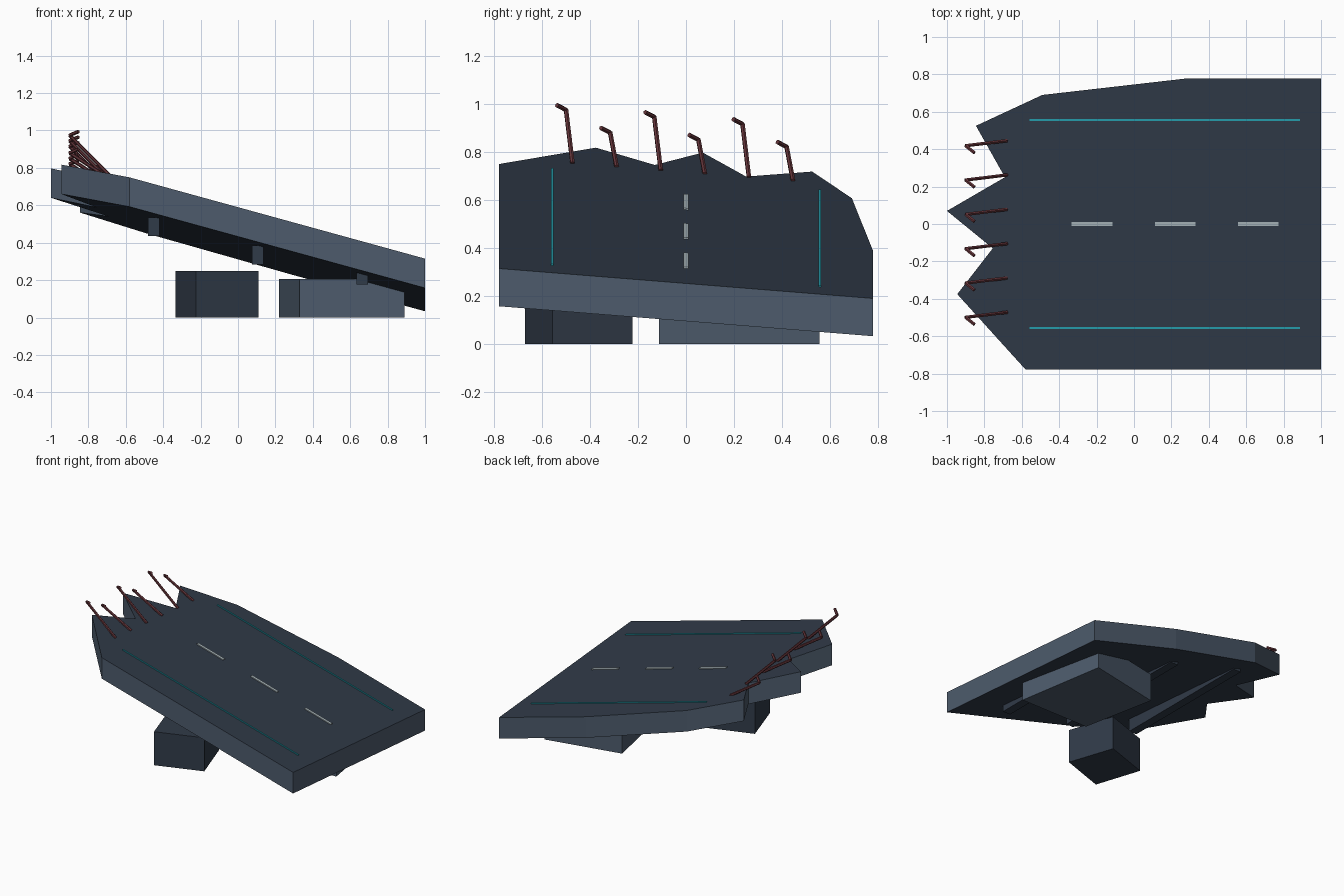
import bpy, bmesh
from mathutils import Vector

if "Cube" in bpy.data.objects:
    bpy.data.objects.remove(bpy.data.objects["Cube"])


def mat(name, rgb):
    m = bpy.data.materials.new(name)
    m.diffuse_color = (*rgb, 1)
    m.use_nodes = True
    m.node_tree.nodes["Principled BSDF"].inputs["Base Color"].default_value = m.diffuse_color
    return m


ASPHALT = mat("dark_asphalt", (0.03, 0.043, 0.065))
CONCRETE = mat("concrete", (0.075, 0.105, 0.15))
RUST = mat("rusty_steel", (0.13, 0.035, 0.042))
CYAN = mat("cyan_paint", (0.02, 0.36, 0.44))
WHITE = mat("white_paint", (0.40, 0.47, 0.50))


def plane_z(x, y, offset=0.0):
    """Height of the tilted road surface."""
    return 0.5276 - 0.275 * x - 0.08 * y + offset


def finish(bm, name, mats):
    bmesh.ops.recalc_face_normals(bm, faces=bm.faces)
    me = bpy.data.meshes.new(name)
    bm.to_mesh(me)
    bm.free()
    for m in mats:
        me.materials.append(m)
    ob = bpy.data.objects.new(name, me)
    bpy.context.collection.objects.link(ob)
    return ob


def prism(name, outline, low, high, mats):
    """Vertical-walled prism; low and high are height functions of x, y."""
    bm = bmesh.new()
    bot = [bm.verts.new((x, y, low(x, y))) for x, y in outline]
    top = [bm.verts.new((x, y, high(x, y))) for x, y in outline]
    bm.faces.new(top)
    bm.faces.new(bot[::-1])
    n = len(outline)
    for i in range(n):
        j = (i + 1) % n
        f = bm.faces.new((bot[i], bot[j], top[j], top[i]))
        f.material_index = len(mats) - 1
    return finish(bm, name, mats)


def rect(x0, x1, y0, y1):
    return [(x0, y0), (x1, y0), (x1, y1), (x0, y1)]


# Broken road slab, dark faces with lighter cut sides
slab = [(1, 0.778), (0.28, 0.778), (-0.49, 0.69), (-0.845, 0.525), (-0.69, 0.25),
        (-1, 0.07), (-0.755, -0.13), (-0.945, -0.375), (-0.58, -0.778), (1, -0.778)]
prism("road_slab", slab, lambda x, y: plane_z(x, y, -0.157), plane_z, [ASPHALT, CONCRETE])

# Cross ribs under the slab
for i, (x, z0) in enumerate([(-0.45, 0.435), (0.105, 0.284), (0.665, 0.176)]):
    prism(f"under_rib_{i + 1}", rect(x - 0.031, x + 0.031, -0.55, 0.55),
          lambda x, y, z=z0: z, lambda x, y, z=z0: z + 0.1, [ASPHALT])

# Rubble blocks the slab rests on
prism("rubble_block_dark", [(-0.225, -0.67), (0.11, -0.555), (-0.002, -0.222), (-0.335, -0.335)],
      lambda x, y: 0, lambda x, y: 0.25, [ASPHALT])
prism("rubble_block_light", [(0.33, -0.112), (0.89, -0.112), (0.78, 0.555), (0.22, 0.44)],
      lambda x, y: 0, lambda x, y: 0.205, [CONCRETE])


# Painted edge lines and centre dashes
def paint(name, x0, x1, y, w, m):
    prism(name, rect(x0, x1, y - w / 2, y + w / 2),
          lambda x, y: plane_z(x, y, -0.004), lambda x, y: plane_z(x, y, 0.006), [m])


for side, y in (("front", -0.556), ("back", 0.556)):
    paint(f"edge_line_{side}", -0.56, 0.888, y, 0.011, CYAN)
for i, x in enumerate((-0.333, 0.111, 0.555)):
    paint(f"centre_dash_{i + 1}", x, x + 0.217, 0, 0.022, WHITE)


# Bent reinforcing bars at the broken end
def bar(name, pts, r):
    bm = bmesh.new()
    for a, b in zip(pts, pts[1:]):
        a, b = Vector(a), Vector(b)
        d = b - a
        rot = d.to_track_quat('Z', 'Y').to_matrix().to_4x4()
        rot.translation = (a + b) / 2
        bmesh.ops.create_cone(bm, cap_ends=True, segments=6, radius1=r, radius2=r,
                              depth=d.length, matrix=rot)
    finish(bm, name, [RUST])


for i in range(6):
    y = -0.472 + i * 0.1835
    base = plane_z(-0.68, y)
    tip = base + (0.222 if i % 2 == 0 else 0.142)
    bar(f"reinforcing_bar_{i + 1}",
        [(-0.68, y, base), (-0.9, y - 0.027, tip), (-0.853, y - 0.065, tip + 0.02)], 0.01)
